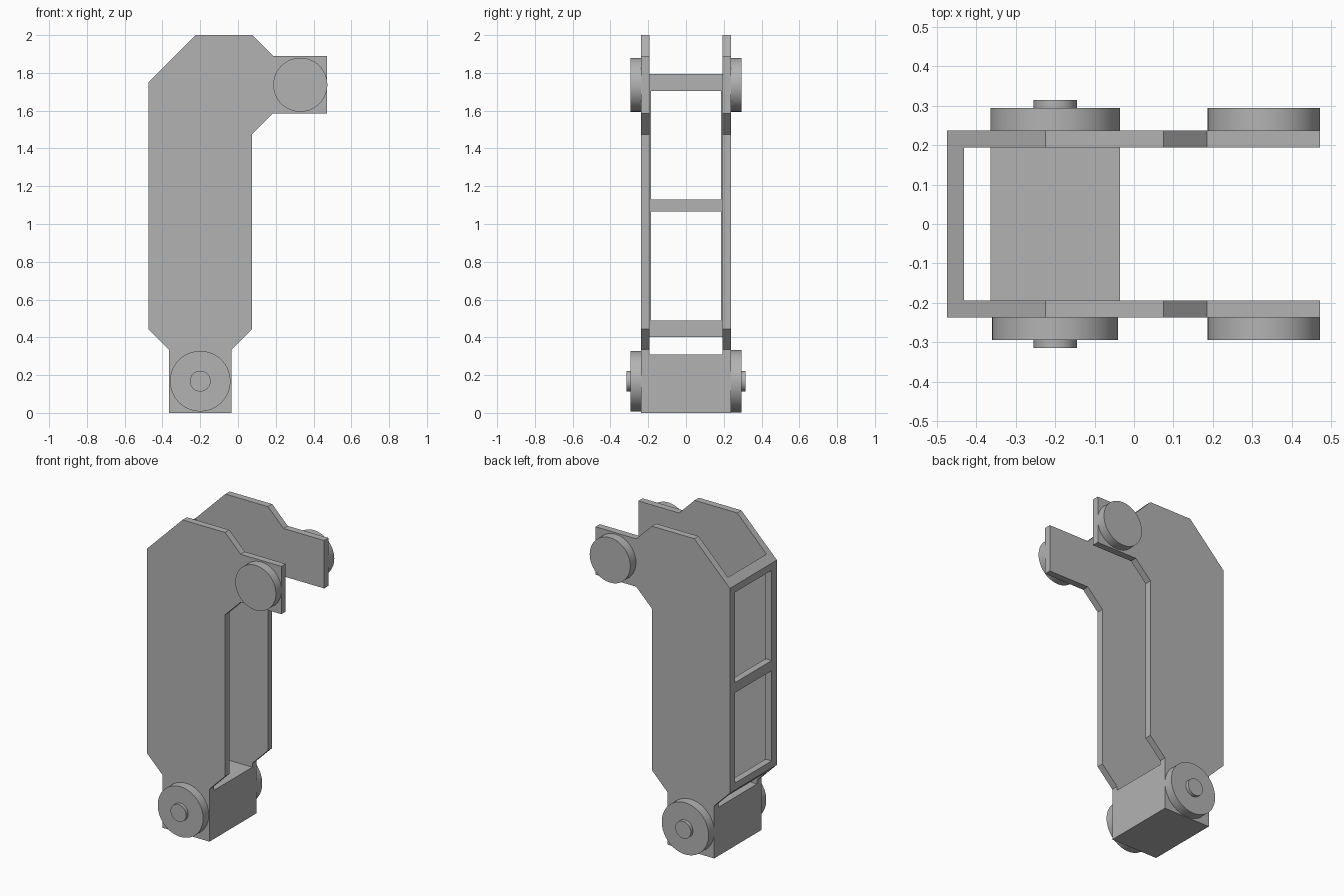
import bpy, bmesh, math
from mathutils import Matrix

cube = bpy.data.objects.get("Cube")
if cube:
    bpy.data.objects.remove(cube, do_unlink=True)

grey = bpy.data.materials.new("plain grey")
grey.use_nodes = True
COLOUR = (0.45, 0.45, 0.45, 1)
grey.diffuse_color = COLOUR
grey.node_tree.nodes["Principled BSDF"].inputs["Base Color"].default_value = COLOUR


def add_prism(bm, profile, y0, y1):
    """Extrude an (x, z) outline from y0 to y1."""
    face = bm.faces.new([bm.verts.new((x, y0, z)) for x, z in profile])
    ext = bmesh.ops.extrude_face_region(bm, geom=[face])["geom"]
    moved = [g for g in ext if isinstance(g, bmesh.types.BMVert)]
    bmesh.ops.translate(bm, verts=moved, vec=(0, y1 - y0, 0))


def finish(bm, name, smooth=False):
    bmesh.ops.recalc_face_normals(bm, faces=bm.faces)
    mesh = bpy.data.meshes.new(name)
    bm.to_mesh(mesh)
    bm.free()
    mesh.materials.append(grey)
    obj = bpy.data.objects.new(name, mesh)
    bpy.context.collection.objects.link(obj)
    if smooth:
        bpy.ops.object.select_all(action="DESELECT")
        obj.select_set(True)
        bpy.context.view_layer.objects.active = obj
        bpy.ops.object.shade_smooth_by_angle(angle=math.radians(35))
    return obj


def prism(name, profile, y0, y1):
    bm = bmesh.new()
    add_prism(bm, profile, y0, y1)
    return finish(bm, name)


def disc(name, x, z, radius, y0, y1):
    bm = bmesh.new()
    place = Matrix.Translation((x, (y0 + y1) / 2, z)) @ Matrix.Rotation(math.pi / 2, 4, "X")
    bmesh.ops.create_cone(bm, cap_ends=True, segments=64, radius1=radius,
                          radius2=radius, depth=abs(y1 - y0), matrix=place)
    return finish(bm, name, smooth=True)


def rect(x0, x1, z0, z1):
    return [(x0, z0), (x1, z0), (x1, z1), (x0, z1)]


INNER, OUTER = 0.194, 0.237
OUTLINE = [(-0.475, 1.75), (-0.225, 2), (0.075, 2), (0.185, 1.89), (0.472, 1.89),
           (0.472, 1.585), (0.185, 1.585), (0.075, 1.475), (0.075, 0.445),
           (-0.035, 0.335), (-0.035, 0), (-0.365, 0), (-0.365, 0.335), (-0.475, 0.445)]

# Side plates with their pivot discs and pegs
for side, s, hub in (("front", -1, 0.16), ("back", 1, 0.165)):
    prism(side + "_side_plate", OUTLINE, s * INNER, s * OUTER)
    disc(side + "_lower_disc", -0.2, 0.168, hub, s * OUTER, s * 0.294)
    disc(side + "_lower_peg", -0.2, 0.168, 0.055, s * 0.294, s * 0.315)
    disc(side + "_upper_disc", 0.33, 1.737, 0.143, s * OUTER, s * 0.294)

# Solid block joining the lower ends
prism("lower_block", rect(-0.365, -0.035, 0, 0.31), -INNER, INNER)

# Open frame with two windows, its ends cut to follow the plate corners
BACK, FACE, WIN = -0.475, -0.432, 0.184
bm = bmesh.new()
for s in (-1, 1):
    add_prism(bm, [(BACK, 0.445), (FACE, 0.402), (FACE, 1.793), (BACK, 1.75)], s * WIN, s * INNER)
add_prism(bm, [(BACK, 0.445), (FACE, 0.402), (FACE, 0.49), (BACK, 0.49)], -WIN, WIN)
add_prism(bm, rect(BACK, FACE, 1.065, 1.13), -WIN, WIN)
add_prism(bm, [(BACK, 1.705), (FACE, 1.705), (FACE, 1.793), (BACK, 1.75)], -WIN, WIN)
finish(bm, "window_frame")
